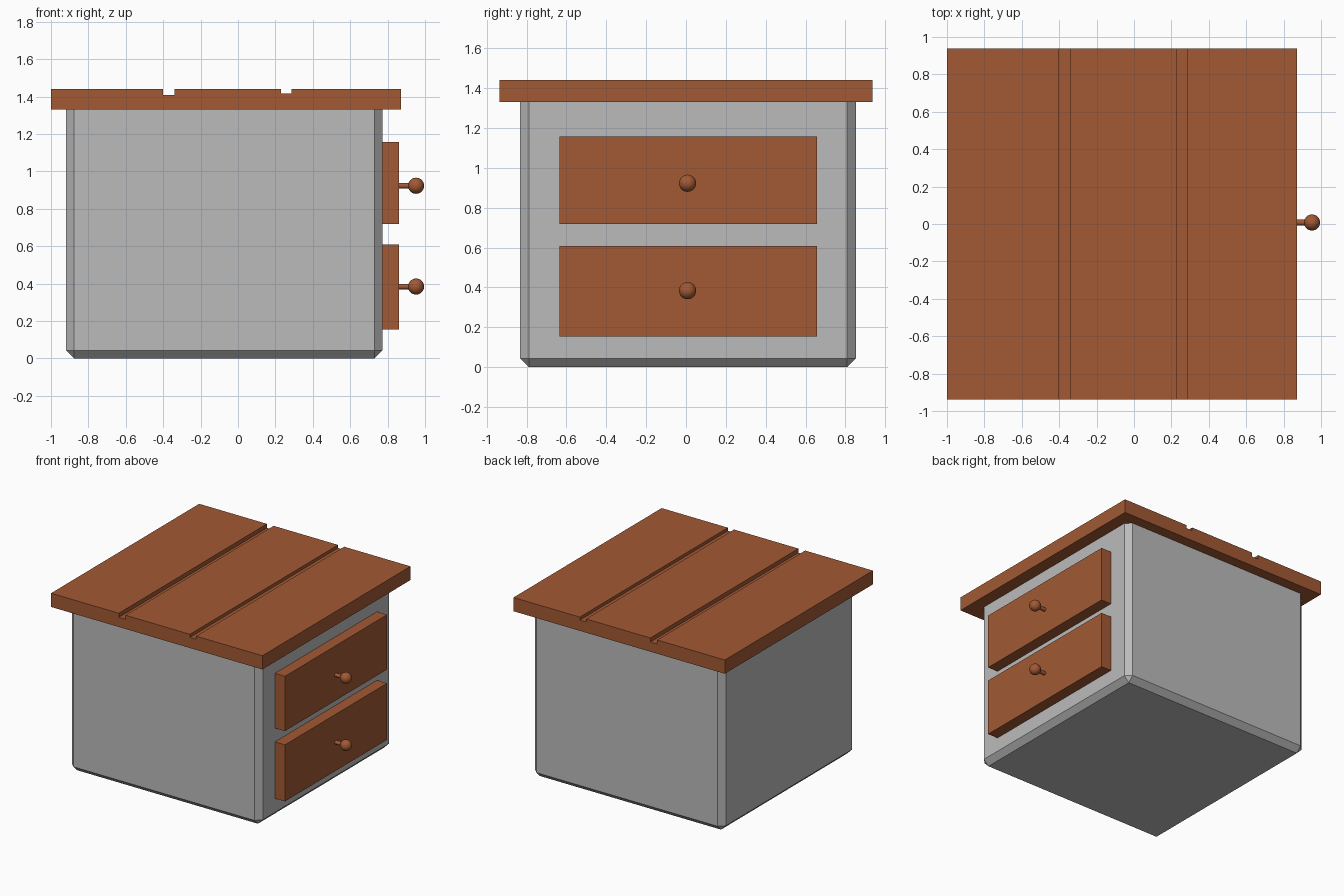
import bpy, bmesh, math
from mathutils import Matrix, Vector

cube = bpy.data.objects.get("Cube")
if cube:
    bpy.data.objects.remove(cube, do_unlink=True)


def material(name, rgb):
    m = bpy.data.materials.new(name)
    m.use_nodes = True
    m.diffuse_color = (*rgb, 1)
    m.node_tree.nodes["Principled BSDF"].inputs["Base Color"].default_value = (*rgb, 1)
    return m


grey = material("grey_paint", (0.5, 0.5, 0.5))
wood = material("brown_wood", (0.36, 0.1, 0.034))


def finish(bm, name, mat):
    bmesh.ops.recalc_face_normals(bm, faces=bm.faces)
    mesh = bpy.data.meshes.new(name)
    bm.to_mesh(mesh)
    bm.free()
    mesh.materials.append(mat)
    ob = bpy.data.objects.new(name, mesh)
    bpy.context.collection.objects.link(ob)
    return ob


def box(low, high):
    low, high = Vector(low), Vector(high)
    bm = bmesh.new()
    bmesh.ops.create_cube(bm, size=1, matrix=Matrix.Translation((low + high) / 2)
                          @ Matrix.Diagonal((*(high - low), 1)))
    return bm


# Cabinet body: chamfered on every edge except around the hidden top
bm = box((-0.92, -0.832, 0), (0.772, 0.852, 1.36))
edges = [e for e in bm.edges if min(v.co.z for v in e.verts) < 0.1]
bmesh.ops.bevel(bm, geom=edges, offset=0.043, segments=1, affect='EDGES')
finish(bm, "cabinet_body", grey)

# Table top: slab profile with two grooves, extruded front to back
bottom, top = 1.33, 1.44
profile = [(-1, bottom), (-1, top)]
for x0, x1, floor in ((-0.4, -0.34, 1.407), (0.23, 0.285, 1.415)):
    profile += [(x0, top), (x0, floor), (x1, floor), (x1, top)]
profile += [(0.872, top), (0.872, bottom)]
bm = bmesh.new()
face = bm.faces.new([bm.verts.new((x, -0.937, z)) for x, z in profile])
ext = bmesh.ops.extrude_face_region(bm, geom=[face])
bmesh.ops.translate(bm, vec=(0, 1.874, 0),
                    verts=[g for g in ext["geom"] if isinstance(g, bmesh.types.BMVert)])
finish(bm, "plank_top", wood)

# Drawer fronts, each with a stem and a ball knob
turn = Matrix.Rotation(math.pi / 2, 4, 'Y')
for label, z0, z1, knob_z in (("lower", 0.155, 0.608, 0.384), ("upper", 0.718, 1.157, 0.923)):
    finish(box((0.76, -0.635, z0), (0.861, 0.657, z1)), label + "_drawer", wood)

    bm = bmesh.new()
    bmesh.ops.create_cone(bm, cap_ends=True, segments=24, radius1=0.015, radius2=0.015, depth=0.1,
                          matrix=Matrix.Translation((0.9, 0.008, knob_z)) @ turn)
    stem = finish(bm, label + "_knob_stem", wood)

    bm = bmesh.new()
    bmesh.ops.create_uvsphere(bm, u_segments=32, v_segments=16, radius=0.043,
                              matrix=Matrix.Translation((0.952, 0.008, knob_z)))
    ball = finish(bm, label + "_knob_ball", wood)

    for ob in (stem, ball):
        bpy.ops.object.select_all(action='DESELECT')
        ob.select_set(True)
        bpy.context.view_layer.objects.active = ob
        bpy.ops.object.shade_smooth_by_angle(angle=math.radians(40))
